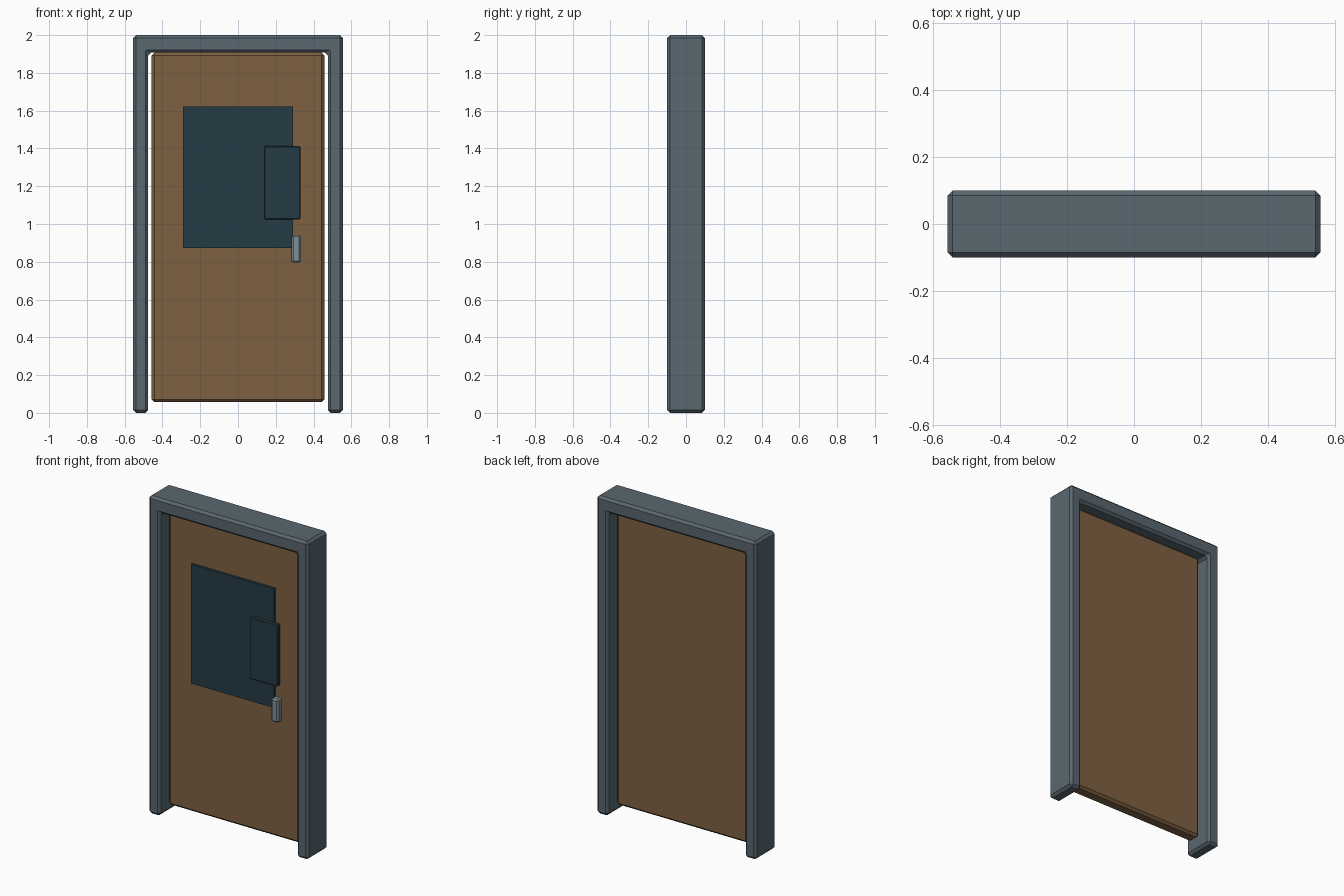
import bpy, bmesh

if "Cube" in bpy.data.objects:
    bpy.data.objects.remove(bpy.data.objects["Cube"])


def material(name, rgb):
    m = bpy.data.materials.new(name)
    m.diffuse_color = (*rgb, 1)
    m.use_nodes = True
    m.node_tree.nodes["Principled BSDF"].inputs["Base Color"].default_value = m.diffuse_color
    return m


def extruded(name, profile, y0, y1, mat, bevel):
    """Extrude an x-z outline from y0 to y1 and chamfer its edges."""
    bm = bmesh.new()
    face = bm.faces.new([bm.verts.new((x, y0, z)) for x, z in profile])
    new = bmesh.ops.extrude_face_region(bm, geom=[face])["geom"]
    verts = [v for v in new if isinstance(v, bmesh.types.BMVert)]
    bmesh.ops.translate(bm, verts=verts, vec=(0, y1 - y0, 0))
    bmesh.ops.recalc_face_normals(bm, faces=bm.faces)
    mesh = bpy.data.meshes.new(name)
    bm.to_mesh(mesh)
    bm.free()
    mesh.materials.append(mat)
    obj = bpy.data.objects.new(name, mesh)
    bpy.context.collection.objects.link(obj)
    if bevel:
        mod = obj.modifiers.new("chamfer", 'BEVEL')
        mod.width = bevel
        mod.segments = 1
        mod.limit_method = 'ANGLE'
    return obj


def rect(x0, x1, z0, z1):
    return [(x0, z0), (x1, z0), (x1, z1), (x0, z1)]


frame_mat = material("frame_paint", (0.10, 0.135, 0.16))
wood = material("door_wood", (0.21, 0.12, 0.055))
glass = material("dark_panel", (0.018, 0.045, 0.06))
metal = material("handle_metal", (0.22, 0.27, 0.30))

# Door frame: two jambs and a lintel in one outline
half = [(0.476, 1.907), (0.476, 0), (0.555, 0), (0.555, 2)]
outline = half + [(-x, z) for x, z in reversed(half)]
extruded("door_frame", outline, -0.1, 0.1, frame_mat, 0.015)

# Door leaf
extruded("door_leaf", rect(-0.457, 0.457, 0.057, 1.907), -0.04, 0.04, wood, 0.014)

# Large window panel and smaller raised panel
extruded("window_panel", rect(-0.29, 0.29, 0.872, 1.622), -0.055, -0.035, glass, 0)
extruded("side_panel", rect(0.14, 0.33, 1.025, 1.412), -0.08, -0.05, glass, 0.004)

# Handle
extruded("handle", rect(0.283, 0.334, 0.795, 0.943), -0.08, -0.035, metal, 0.01)
